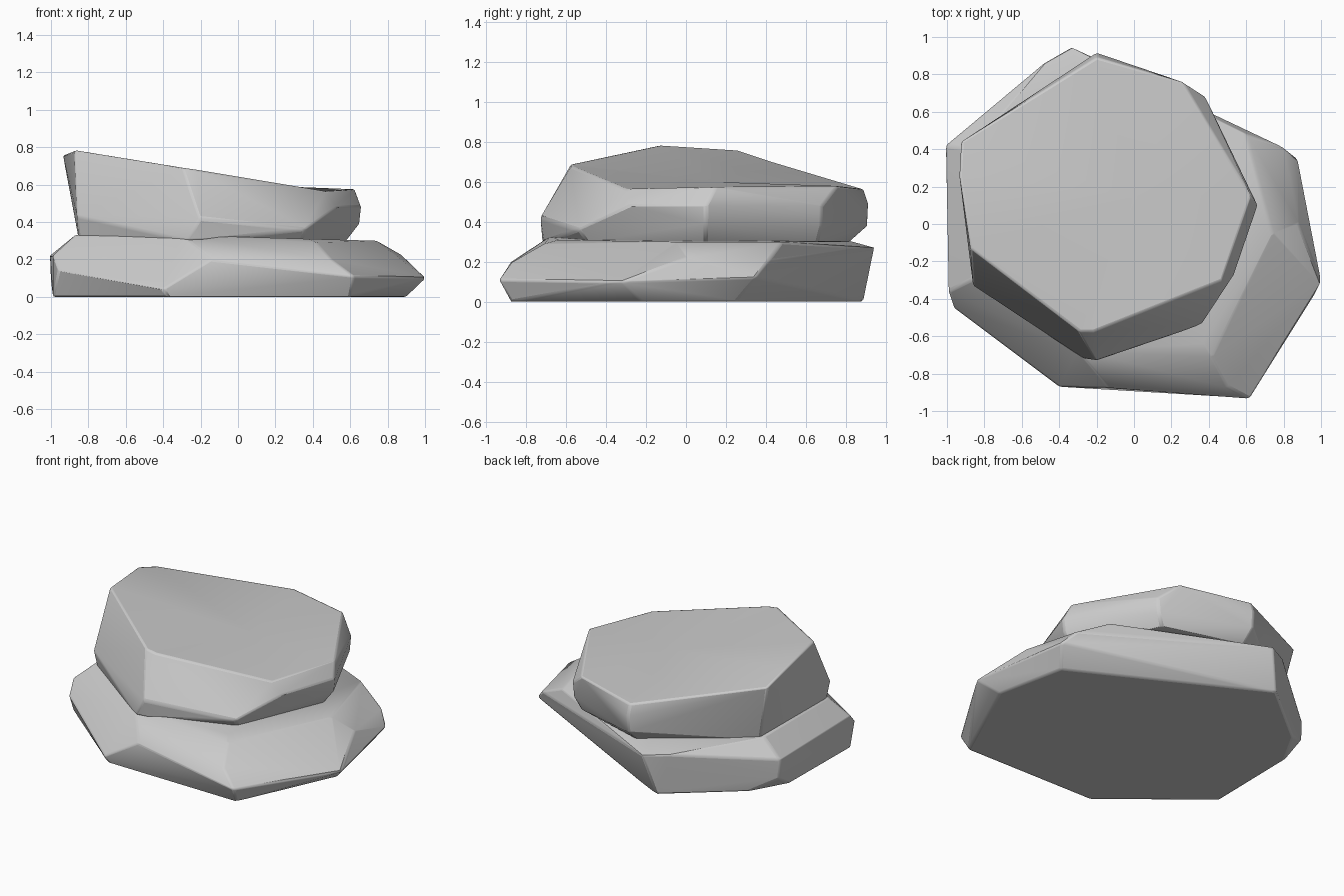
import bpy, bmesh, math


def make_rock(name, rings, dish=None):
    """Convex boulder from loose rings of corners; dish = sunken centre of the last ring."""
    bm = bmesh.new()
    verts = [[bm.verts.new(p) for p in ring] for ring in rings]
    bmesh.ops.convex_hull(bm, input=bm.verts[:])
    bmesh.ops.delete(bm, geom=[v for v in bm.verts if not v.link_faces], context='VERTS')
    if dish:
        # replace the cap with a fan meeting at the sunken centre
        rim = {v for v in verts[-1] if v.is_valid}
        cap = [f for f in bm.faces if all(v in rim for v in f.verts) and f.normal.z > 0.6]
        bmesh.ops.delete(bm, geom=cap, context='FACES')
        centre = bm.verts.new(dish)
        for e in [e for e in bm.edges if e.is_boundary]:
            bm.faces.new((e.verts[0], e.verts[1], centre))
    bmesh.ops.dissolve_limit(bm, angle_limit=math.radians(2), verts=bm.verts[:], edges=bm.edges[:])
    bmesh.ops.recalc_face_normals(bm, faces=bm.faces[:])
    me = bpy.data.meshes.new(name)
    bm.to_mesh(me)
    bm.free()
    ob = bpy.data.objects.new(name, me)
    bpy.context.collection.objects.link(ob)
    # softly worn edges
    bev = ob.modifiers.new("worn_edges", 'BEVEL')
    bev.width, bev.segments = 0.012, 2
    bev.limit_method, bev.angle_limit = 'ANGLE', math.radians(25)
    bpy.ops.object.select_all(action='DESELECT')
    bpy.context.view_layer.objects.active = ob
    ob.select_set(True)
    bpy.ops.object.shade_smooth_by_angle(angle=math.radians(30))
    return ob


# Wide flat rock at the bottom
make_rock("lower_rock", [
    [(-0.99, -0.36, 0), (-0.38, -0.86, 0), (0.6, -0.875, 0), (0.9, -0.22, 0),
     (0.8, 0.25, 0), (-0.4, 0.89, 0), (-0.84, 0.53, 0), (-0.98, 0.28, 0)],
    [(-0.96, -0.45, 0.14), (-0.4, -0.87, 0.04), (0.62, -0.935, 0.11),
     (1.005, -0.32, 0.1), (0.875, 0.35, 0.12), (-1.0, 0.42, 0.09)],
    [(-0.99, -0.36, 0.22), (-0.14, -0.875, 0.2), (0.5, -0.87, 0.2),
     (0.88, 0.0, 0.22), (0.8, 0.41, 0.2), (-0.33, 0.945, 0.27),
     (-0.48, 0.86, 0.28), (-1.005, 0.42, 0.22)],
    [(-0.87, -0.3, 0.33), (-0.3, -0.68, 0.33), (0.0, -0.66, 0.31),
     (0.37, -0.64, 0.31), (0.42, -0.71, 0.29), (0.74, -0.05, 0.3), (0.6, 0.48, 0.3),
     (-0.3, 0.8, 0.31), (-0.87, 0.4, 0.33)],
])

# Tilted rock resting on it, with a slightly hollow top
make_rock("upper_rock", [
    [(-0.85, -0.3, 0.3), (-0.27, -0.72, 0.3), (-0.18, -0.71, 0.3), (0.34, -0.5, 0.3),
     (0.58, 0.1, 0.3), (0.33, 0.66, 0.3), (-0.2, 0.82, 0.3), (-0.84, 0.4, 0.3)],
    [(-0.86, -0.33, 0.43), (-0.2, -0.73, 0.42), (0.36, -0.54, 0.36),
     (0.53, -0.28, 0.48), (0.66, 0.1, 0.48), (0.65, 0.1, 0.39),
     (0.38, 0.68, 0.48), (0.37, 0.68, 0.38), (-0.2, 0.915, 0.49), (-0.2, 0.91, 0.38)],
    [(-0.875, -0.13, 0.785), (-0.29, -0.575, 0.69), (-0.22, -0.575, 0.68),
     (0.47, -0.3, 0.565), (0.625, 0.15, 0.575), (0.26, 0.76, 0.58),
     (-0.2, 0.89, 0.565), (-0.925, 0.44, 0.7), (-0.935, 0.26, 0.76)],
], dish=(0.0, 0.15, 0.6))
